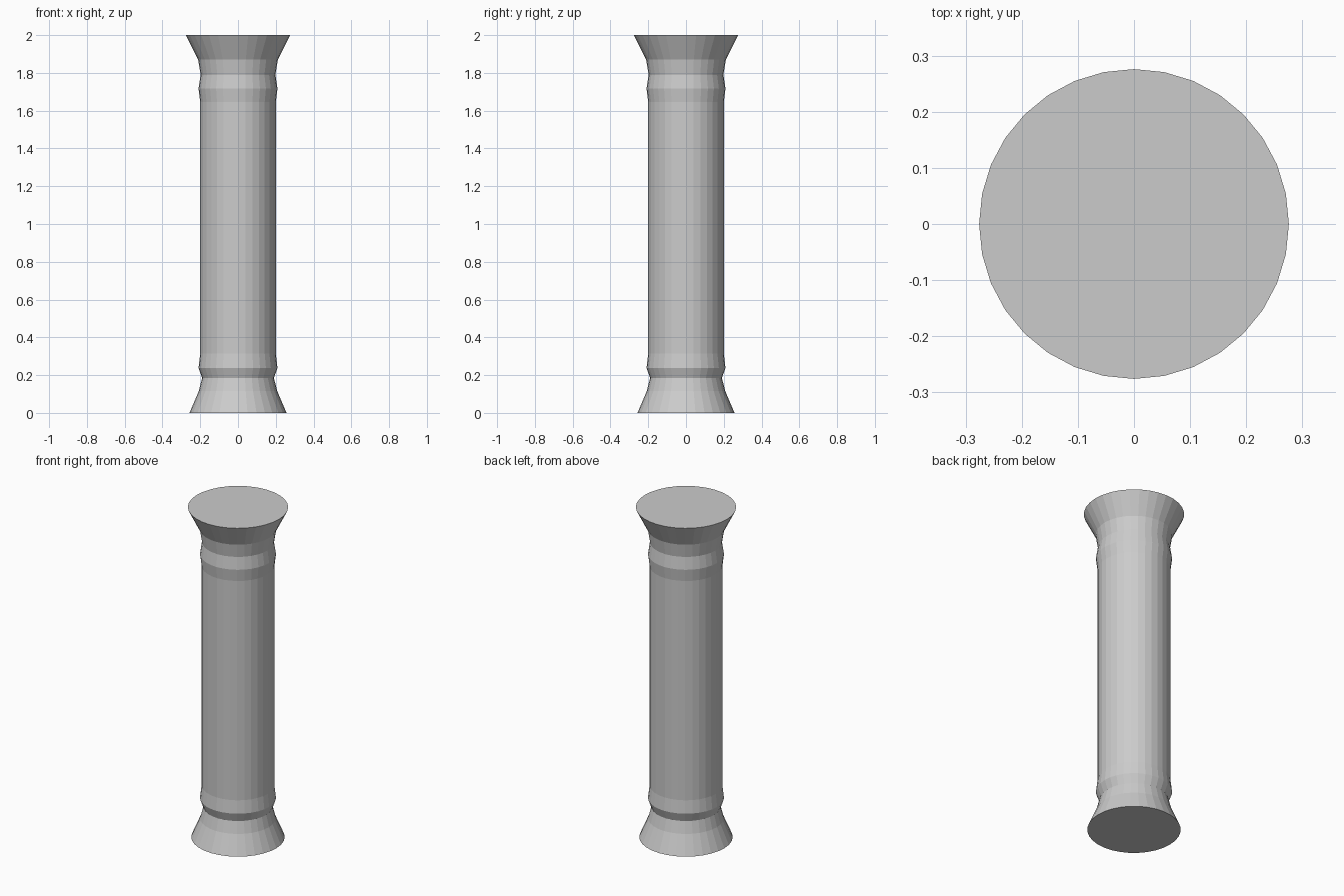
import bpy, bmesh
from math import cos, sin, tau

if "Cube" in bpy.data.objects:
    bpy.data.objects.remove(bpy.data.objects["Cube"])

SIDES = 32
# (radius, height) from foot to top
PROFILE = [(0.257, 0), (0.208, 0.115), (0.19, 0.185), (0.209, 0.238), (0.2, 0.315),
           (0.2, 1.645), (0.209, 1.717), (0.198, 1.79), (0.211, 1.87), (0.276, 2.0)]

bm = bmesh.new()
rings = [[bm.verts.new((r * cos(tau * i / SIDES), r * sin(tau * i / SIDES), z))
          for i in range(SIDES)] for r, z in PROFILE]

# Turned column wall
for low, high in zip(rings, rings[1:]):
    for i in range(SIDES):
        j = (i + 1) % SIDES
        bm.faces.new((low[i], low[j], high[j], high[i]))

# Flat ends
bm.faces.new(rings[0][::-1])
bm.faces.new(rings[-1])

mesh = bpy.data.meshes.new("column")
bm.to_mesh(mesh)
bm.free()
bpy.context.collection.objects.link(bpy.data.objects.new("column", mesh))
